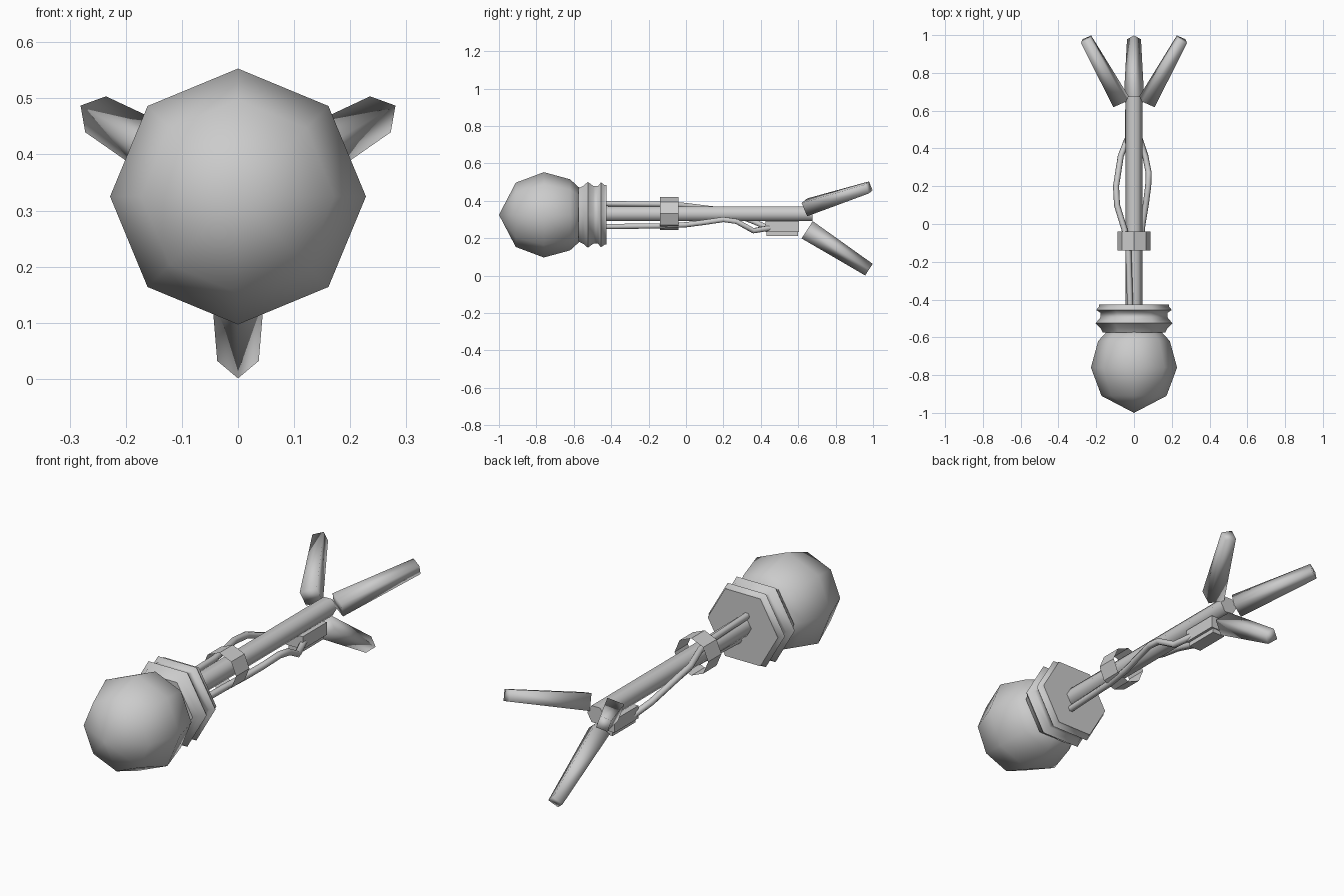
import bpy, bmesh
from math import sin, cos, pi, radians
from mathutils import Vector

if "Cube" in bpy.data.objects:
    bpy.data.objects.remove(bpy.data.objects["Cube"])

CZ = 0.325  # height of the long axis


def finish(ob, angle=65):
    bpy.ops.object.select_all(action='DESELECT')
    ob.select_set(True)
    bpy.context.view_layer.objects.active = ob
    bpy.ops.object.shade_smooth_by_angle(angle=radians(angle))
    return ob


def rings(name, stations, sides, up=(0, 0, 1), caps=True, angle=65):
    """Loft regular polygons; stations = [(centre, radius)], first corner along up."""
    bm = bmesh.new()
    axis = (Vector(stations[-1][0]) - Vector(stations[0][0])).normalized()
    u = Vector(up)
    u = (u - axis * u.dot(axis)).normalized()
    v = axis.cross(u)
    loops = []
    for c, r in stations:
        n = 1 if r == 0 else sides
        loops.append([bm.verts.new(Vector(c) + r * (u * cos(2 * pi * i / sides) + v * sin(2 * pi * i / sides)))
                      for i in range(n)])
    for a, b in zip(loops, loops[1:]):
        for i in range(sides):
            j = (i + 1) % sides
            if len(a) == 1:
                bm.faces.new((a[0], b[j], b[i]))
            else:
                bm.faces.new((a[i], a[j], b[j], b[i]))
    if caps:
        for l in (loops[0], loops[-1]):
            if len(l) > 1:
                bm.faces.new(l)
    bmesh.ops.recalc_face_normals(bm, faces=bm.faces)
    me = bpy.data.meshes.new(name)
    bm.to_mesh(me)
    bm.free()
    ob = bpy.data.objects.new(name, me)
    bpy.context.collection.objects.link(ob)
    return finish(ob, angle)


def along_y(profile, z=CZ):
    return [((0, y, z), r) for y, r in profile]


def wire(name, pts, r):
    cu = bpy.data.curves.new(name, 'CURVE')
    cu.dimensions = '3D'
    cu.bevel_depth = r
    cu.bevel_resolution = 1
    cu.use_fill_caps = True
    sp = cu.splines.new('POLY')
    sp.points.add(len(pts) - 1)
    for p, c in zip(sp.points, pts):
        p.co = (*c, 1)
    ob = bpy.data.objects.new(name, cu)
    bpy.context.collection.objects.link(ob)
    bpy.ops.object.select_all(action='DESELECT')
    ob.select_set(True)
    bpy.context.view_layer.objects.active = ob
    bpy.ops.object.convert(target='MESH')
    return finish(bpy.context.object)


def box(name, centre, size):
    bpy.ops.mesh.primitive_cube_add(size=1, location=centre)
    ob = bpy.context.object
    ob.name = name
    ob.scale = size
    bpy.ops.object.transform_apply(location=False, rotation=False, scale=True)


# round low-poly head
rings("head", along_y([(-1, 0), (-.91, .172), (-.76, .228), (-.62, .19), (-.565, .14)]), 8)

# six-sided collar with two ridges
rings("collar", along_y([(-.575, .165), (-.55, .178), (-.525, .203), (-.495, .178), (-.47, .178),
                         (-.455, .2), (-.435, .184), (-.425, .184)]), 6, up=(1, 0, 0))

# shaft and the open strap around it
rings("shaft", along_y([(-.45, .045), (.675, .045)], .33), 6, up=(1, 0, 0))
rings("strap", along_y([(-.14, .088), (-.04, .088)], .332), 8, caps=False, angle=30)

# two wires running from the collar to the connector
wire("upper_wire", [(-.02, -.44, .385), (-.03, -.14, .382), (-.05, -.03, .378), (-.09, .1, .362),
                    (-.095, .2, .35), (-.07, .36, .29), (-.035, .45, .25)], .016)
wire("lower_wire", [(.02, -.44, .262), (.03, -.14, .266), (.045, .0, .272), (.062, .1, .285),
                    (.075, .2, .3), (.078, .27, .29), (.06, .36, .24), (.03, .45, .255)], .016)

# connector block under the shaft
box("connector", (-.003, .515, .262), (.09, .18, .06))
box("connector_plate", (-.003, .515, .222), (.065, .17, .022))

# three tapered four-sided prongs spreading at the back
for i, a in enumerate((30, 150, 270)):
    d = Vector((cos(radians(a)), 0, sin(radians(a))))
    c = Vector((0, 0, CZ))
    rings(f"prong_{i + 1}", [(c + d * .08 + Vector((0, .648, 0)), .055),
                             (c + d * .293 + Vector((0, .978, 0)), .037)], 4, up=d, angle=95)
